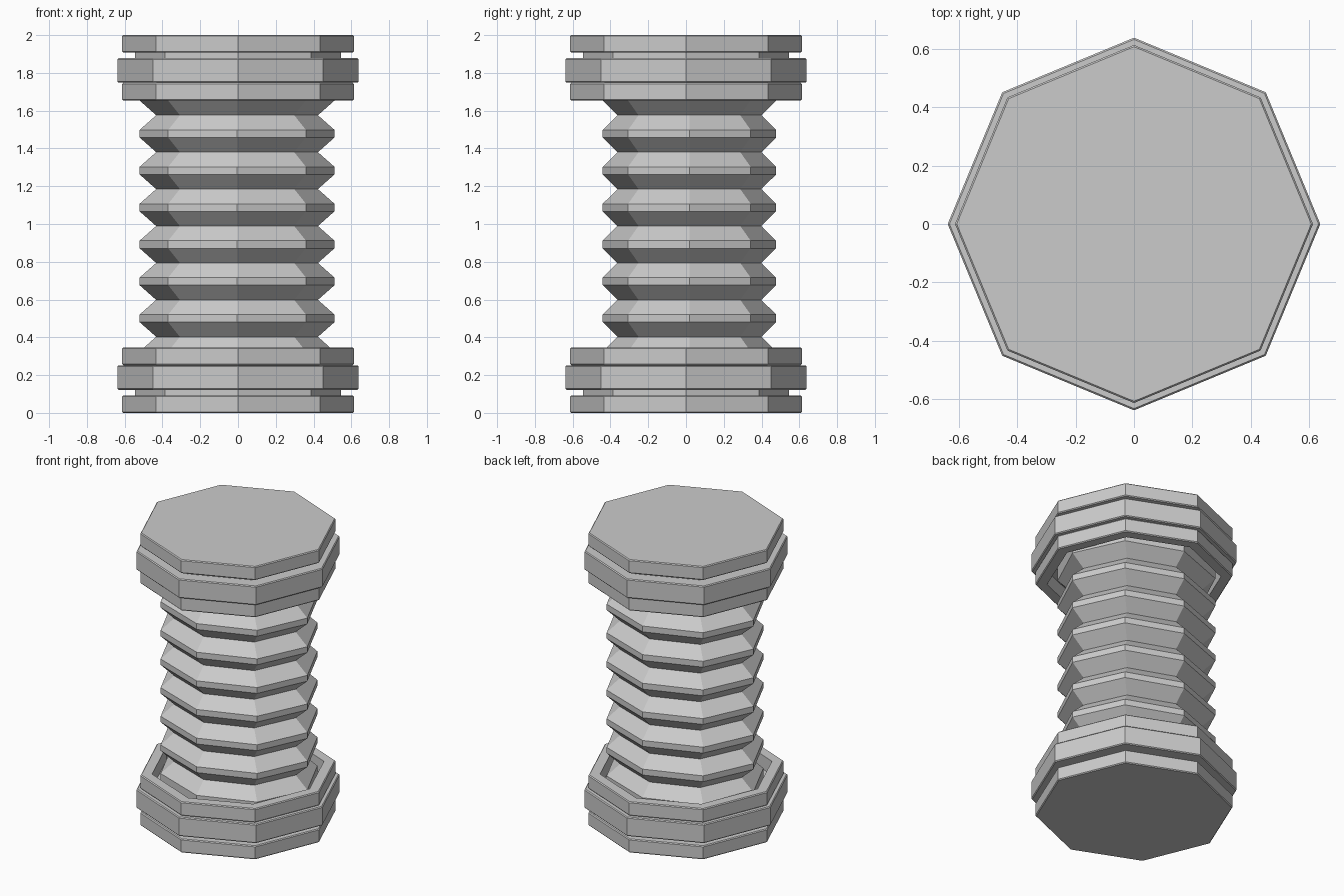
import bpy, bmesh
from math import cos, sin, pi

if "Cube" in bpy.data.objects:
    bpy.data.objects.remove(bpy.data.objects["Cube"])

SIDES = 8


def lathe(name, profile, centre=(0, 0), scale=(1, 1), closed=False):
    """Spin (radius, z) points into an eight-sided flat-faced solid."""
    bm = bmesh.new()
    rings = [[bm.verts.new((centre[0] + r * scale[0] * cos(2 * pi * i / SIDES),
                            centre[1] + r * scale[1] * sin(2 * pi * i / SIDES), z))
              for i in range(SIDES)] for r, z in profile]
    pairs = list(zip(rings, rings[1:]))
    if closed:
        pairs.append((rings[-1], rings[0]))
    for a, b in pairs:
        for i in range(SIDES):
            j = (i + 1) % SIDES
            bm.faces.new((a[i], a[j], b[j], b[i]))
    if not closed:
        bm.faces.new(rings[0])
        bm.faces.new(rings[-1])
    bmesh.ops.recalc_face_normals(bm, faces=bm.faces)
    mesh = bpy.data.meshes.new(name)
    bm.to_mesh(mesh)
    bm.free()
    obj = bpy.data.objects.new(name, mesh)
    bpy.context.collection.objects.link(obj)
    return obj


def disc(r, z0, z1, c=0.006):
    """Profile of a disc with small chamfered rims."""
    return [(r - c, z0), (r, z0 + c), (r, z1 - c), (r - c, z1)]


# End caps: plate, narrow neck, wide flange and open collar; top mirrors bottom
for end in ("bottom", "top"):
    def place(profile):
        return [(r, z if end == "bottom" else 2 - z) for r, z in profile]
    lathe(end + "_plate", place(disc(0.613, 0, 0.093)))
    lathe(end + "_neck", place([(0.545, 0.093), (0.545, 0.122)]))
    lathe(end + "_flange", place(disc(0.638, 0.122, 0.252)))
    collar = disc(0.613, 0.252, 0.347) + [(0.54, 0.347), (0.54, 0.252)]
    lathe(end + "_collar", place(collar), closed=True)

# Bellows: repeated ridges, slightly oval and offset, ending inside the collars
pitch, first = 0.1955, 0.305
bellows = [(1.0, 0.252)]
for i in range(8):
    z = first + i * pitch
    bellows += [(1.0, z - 0.02), (1.0, z + 0.02)]
    if i < 7:
        bellows.append((0.83, z + pitch / 2))
bellows = bellows[1:]
bellows[0] = (1.0, 0.252)
bellows[-1] = (1.0, 1.748)
lathe("bellows", bellows, centre=(-0.005, 0.018), scale=(0.516, 0.459))
